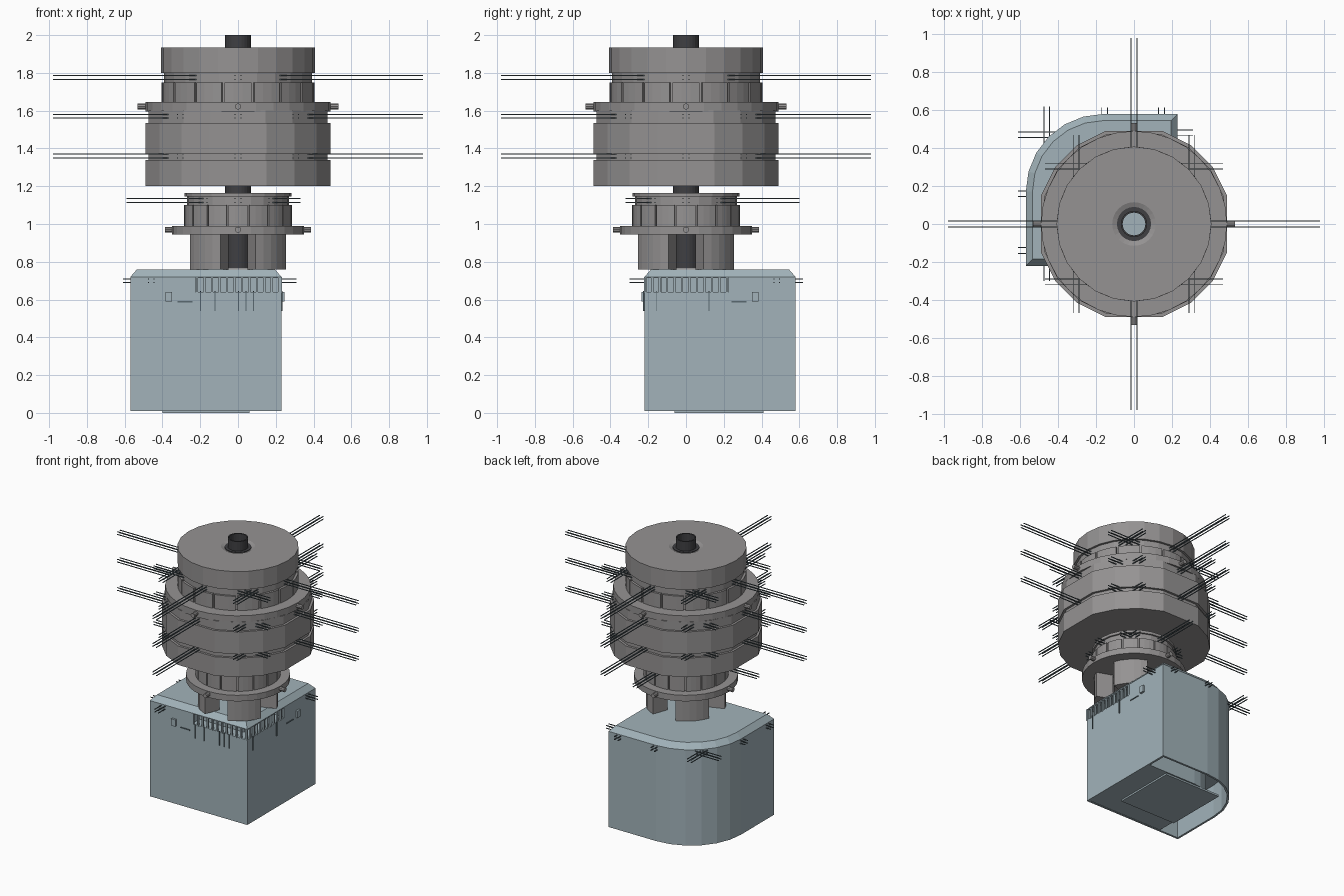
import bpy, bmesh
from math import sin, cos, radians, pi
from mathutils import Matrix, Vector

if "Cube" in bpy.data.objects:
    bpy.data.objects.remove(bpy.data.objects["Cube"])


def material(name, rgb):
    m = bpy.data.materials.new(name)
    m.diffuse_color = (*rgb, 1)
    m.use_nodes = True
    m.node_tree.nodes["Principled BSDF"].inputs["Base Color"].default_value = m.diffuse_color
    return m


BLUE = material("blue_grey", (0.36, 0.45, 0.49))
GREY = material("warm_grey", (0.30, 0.29, 0.29))
DARK = material("dark_metal", (0.05, 0.05, 0.055))
WIRE = material("antenna_metal", (0.10, 0.14, 0.16))


def finish(name, bm, mat):
    bmesh.ops.recalc_face_normals(bm, faces=bm.faces)
    me = bpy.data.meshes.new(name)
    bm.to_mesh(me)
    bm.free()
    me.materials.append(mat)
    ob = bpy.data.objects.new(name, me)
    bpy.context.collection.objects.link(ob)
    return ob


def add_loft(bm, rings, closed=False):
    """Skin a stack of point rings; cap the ends or join last to first."""
    vs = [[bm.verts.new(p) for p in r] for r in rings]
    pairs = list(zip(vs, vs[1:])) + ([(vs[-1], vs[0])] if closed else [])
    for a, b in pairs:
        for i in range(len(a)):
            j = (i + 1) % len(a)
            bm.faces.new((a[i], a[j], b[j], b[i]))
    if not closed:
        bm.faces.new(vs[0])
        bm.faces.new(vs[-1])


def loft(name, rings, mat, closed=False):
    bm = bmesh.new()
    add_loft(bm, rings, closed)
    return finish(name, bm, mat)


def lathe(name, profile, angles, mat, closed=False):
    return loft(name, [[(r * cos(radians(a)), r * sin(radians(a)), z) for a in angles]
                       for r, z in profile], mat, closed)


def boxes(name, bounds, mat):
    bm = bmesh.new()
    for x0, x1, y0, y1, z0, z1 in bounds:
        m = Matrix.Translation(((x0 + x1) / 2, (y0 + y1) / 2, (z0 + z1) / 2)) \
            @ Matrix.Diagonal((x1 - x0, y1 - y0, z1 - z0, 1))
        bmesh.ops.create_cube(bm, size=1, matrix=m)
    return finish(name, bm, mat)


def arc_blocks(name, n, r0, r1, z0, z1, span, start, mat, steps=3):
    """n curved blocks spaced evenly around the axis."""
    bm = bmesh.new()
    for k in range(n):
        a0 = start + k * 360 / n - span / 2
        ang = [radians(a0 + span * i / steps) for i in range(steps + 1)]
        pts = [(r1 * cos(a), r1 * sin(a)) for a in ang]
        pts += [(r0 * cos(a), r0 * sin(a)) for a in reversed(ang)]
        add_loft(bm, [[(x, y, z) for x, y in pts] for z in (z0, z1)])
    return finish(name, bm, mat)


def plan(x0, x1, y0, y1, r, z, steps=6):
    """Rectangle with its back-left corner rounded."""
    pts = [(x0, y0, z), (x1, y0, z), (x1, y1, z)]
    for i in range(steps + 1):
        a = pi / 2 + pi / 2 * i / steps
        pts.append((x0 + r + r * cos(a), y1 - r + r * sin(a), z))
    return pts


def hull(inset, z):
    return plan(-.57 + inset, .23 - inset, -.22 + inset, .58 - inset, .41 - inset, z)


# Base block: thin skirt, hollow underneath, chamfered top
base = loft("base_block", [hull(.015, .25), hull(.015, .01), hull(0, .01),
                           hull(0, .72), hull(.035, .76)], BLUE)
loft("base_core", [plan(-.40, .222, -.212, .42, .22, z) for z in (.012, .30)], BLUE)
boxes("foot_plate", [(-.40, .06, -.06, .41, 0, .014)], BLUE)

# Corner gallery: recess under the roof, with a row of posts
cutter = boxes("gallery_cutter", [(-.225, .30, -.30, .225, .64, .715)], BLUE)
cutter.hide_render = True
cutter.hide_viewport = True
cut = base.modifiers.new("gallery", 'BOOLEAN')
cut.operation = 'DIFFERENCE'
cut.object = cutter
cut.solver = 'EXACT'
boxes("gallery_inner_wall", [(-.23, .14, -.13, .23, .635, .72)], BLUE)
posts = []
for i in range(12):
    t = -.222 + i * .0395
    posts.append((t, t + .011, -.222, -.208, .635, .72))
    posts.append((.218, .232, -t - .011, -t, .635, .72))
boxes("gallery_posts", posts, BLUE)
boxes("gallery_hanging_wires",
      [(t, t + .005, -.227, -.219, .54, .645) for t in (-.20, -.125, 0, .04, .08)]
      + [(.229, .236, t, t + .005, .54, .645) for t in (-.16, .12)], WIRE)

# Small doors and slits on the two flat faces
boxes("face_doors", [(-.385, -.35, -.235, -.21, .59, .64),
                     (.22, .245, .35, .385, .59, .64)], BLUE)
boxes("face_slits", [(-.32, -.24, -.225, -.21, .585, .592),
                     (.22, .235, .24, .32, .585, .592)], WIRE)

ROUND = [i * 15 for i in range(24)]
FINE = [i * 11.25 for i in range(32)]
# Sixteen sides: four wide flats joined by three short sides
FLATS = [q * 90 + a for q in range(4) for a in (17, 35.7, 54.3, 73)]

# Central hollow shaft
lathe("central_shaft", [(.069, .765), (.069, 2), (.06, 2), (.06, .765)], ROUND, DARK, True)

# Lower tower
arc_blocks("tower_legs", 4, .15, .27, .76, .95, 50, 45, GREY, 5)
lathe("lower_ring", [(.07, .945), (.35, .945), (.35, .99), (.07, .99)], FINE, GREY, True)
lathe("lower_drum", [(.07, .98), (.275, .98), (.275, 1.10), (.27, 1.10), (.27, 1.145),
                     (.282, 1.145), (.282, 1.165), (.07, 1.165)], ROUND, GREY, True)
arc_blocks("lower_drum_panels", 16, .26, .287, .99, 1.10, 20.5, 0, GREY)

# Upper tower
lathe("main_drum", [(.07, 1.20), (.512, 1.20), (.512, 1.34), (.495, 1.34), (.495, 1.37),
                    (.512, 1.37), (.512, 1.535), (.495, 1.535), (.495, 1.60), (.07, 1.60)],
      FLATS, GREY, True)
lathe("upper_ring", [(.07, 1.595), (.49, 1.595), (.49, 1.645), (.07, 1.645)], FINE, GREY, True)
lathe("upper_neck", [(.07, 1.64), (.392, 1.64), (.392, 1.81), (.07, 1.81)], ROUND, GREY, True)
arc_blocks("upper_neck_panels", 16, .38, .406, 1.645, 1.75, 20.5, 0, GREY)
lathe("top_drum", [(.07, 1.80), (.408, 1.80), (.408, 1.935), (.115, 1.935),
                   (.09, 1.925), (.07, 1.925)], ROUND, GREY, True)
lathe("shaft_collar", [(.065, 1.92), (.09, 1.92), (.09, 1.93), (.065, 1.93)], ROUND, DARK, True)

# Round pegs sticking out of both rings
bm = bmesh.new()
for r, z in ((.36, .97), (.505, 1.622)):
    for q in range(4):
        m = Matrix.Rotation(q * pi / 2, 4, 'Z') @ Matrix.Translation((r, 0, z)) \
            @ Matrix.Rotation(pi / 2, 4, 'Y')
        bmesh.ops.create_cone(bm, cap_ends=True, segments=10, radius1=.016, radius2=.016,
                              depth=.055, matrix=m)
finish("ring_pegs", bm, GREY)


def bundle(axis, a, b, across, z):
    """Four thin parallel rods from a to b along x or y."""
    out = []
    a, b = min(a, b), max(a, b)
    for s in (-.015, .015):
        for dz in (-.01, .01):
            c, h = across + s, z + dz
            span, side = (a, b), (c - .0025, c + .0025)
            xy = span + side if axis == 'x' else side + span
            out.append((*xy, h - .0025, h + .0025))
    return out


# Upper antennas: long ones on the axes, crossed short ones on the diagonals
rods = []
for z in (1.36, 1.57, 1.775):
    inner = .35 if z > 1.7 else .45
    for s in (-1, 1):
        for axis in 'xy':
            rods += bundle(axis, s * inner, s * .98, 0, z)
            for t in (-1, 1):
                rods += bundle(axis, s * .22, s * .47, t * .305, z)
boxes("upper_antennas", rods, WIRE)

# Lower antennas
rods = []
for axis, end in (('x', -.59), ('x', .33), ('y', .60), ('y', -.32)):
    rods += bundle(axis, .25 if end > 0 else -.25, end, 0, 1.125)
for s in (-1, 1):
    for t in (-1, 1):
        rods += bundle('x', s * .15, s * .26, t * .18, 1.125)
        rods += bundle('y', s * .15, s * .26, t * .18, 1.125)
boxes("lower_antennas", rods, WIRE)

# Base antennas along the block's upper edge
rods = bundle('x', -.61, -.50, .16, .70) + bundle('x', -.61, -.50, -.14, .70)
rods += bundle('y', .50, .615, -.155, .70) + bundle('y', .50, .615, .145, .70)
rods += bundle('x', .20, .31, .48, .70) + bundle('y', -.30, -.20, -.46, .70)
rods += bundle('x', -.61, -.38, .47, .70) + bundle('y', .40, .62, -.46, .70)
boxes("base_antennas", rods, WIRE)
